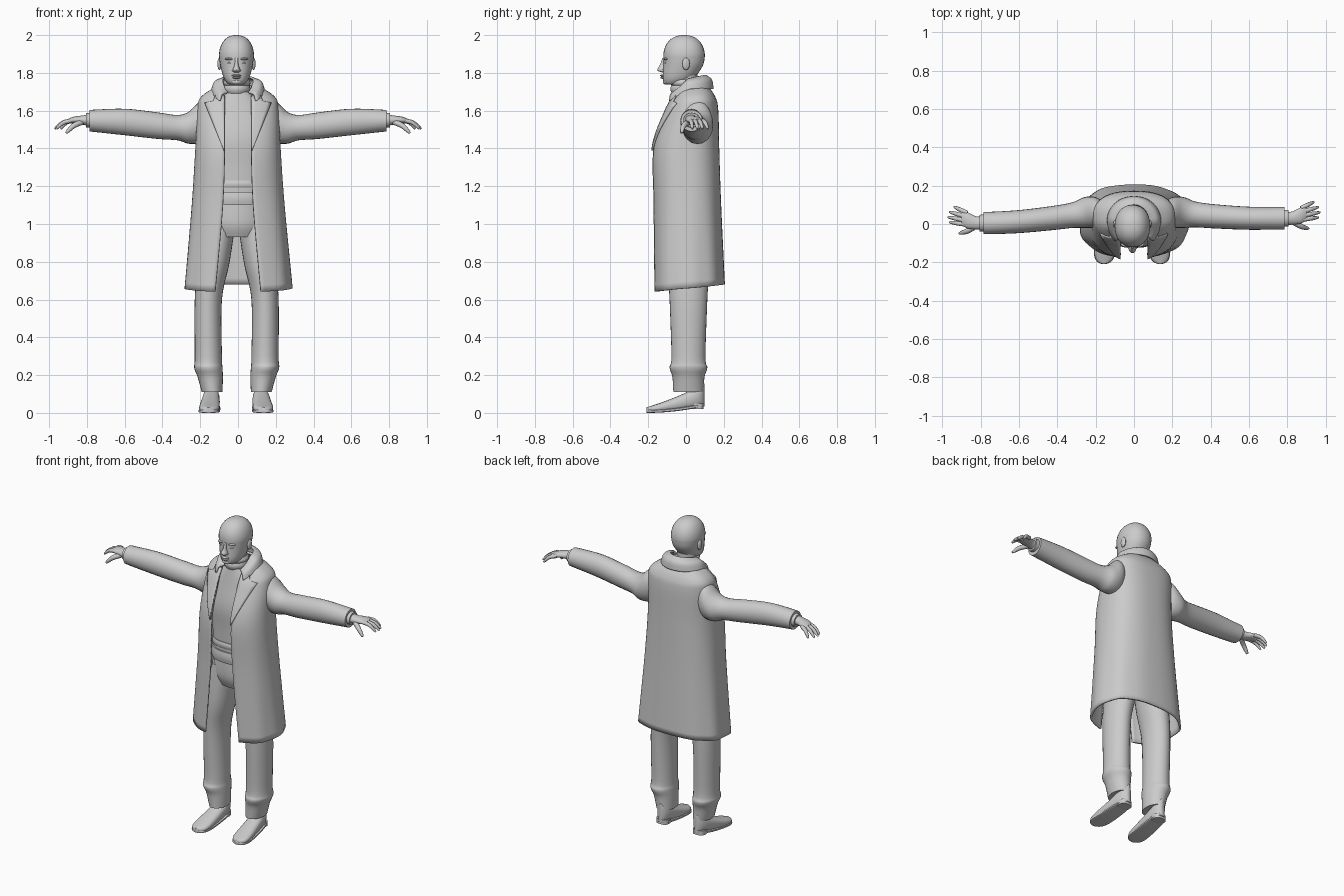
import bpy, bmesh, math
from mathutils import Vector

cube = bpy.data.objects.get("Cube")
if cube:
    bpy.data.objects.remove(cube, do_unlink=True)

grey = bpy.data.materials.new("plain grey")
grey.use_nodes = True
grey.diffuse_color = (.6, .6, .6, 1)
grey.node_tree.nodes["Principled BSDF"].inputs["Base Color"].default_value = grey.diffuse_color
SIDES = (("left", 1), ("right", -1))


def smooth(rows, steps=5):
    """Catmull-Rom interpolation of profile rows."""
    rows = [Vector(row) for row in rows]
    padded = [rows[0]] + rows + [rows[-1]]
    result = []
    for before, start, end, after in zip(padded, padded[1:], padded[2:], padded[3:]):
        leave, arrive = (end - before) / 2, (after - start) / 2
        for i in range(steps):
            t = i / steps
            ease = t * t * (3 - 2 * t)
            result.append(start.lerp(end, ease) + leave * (t * (1 - t) ** 2)
                          - arrive * (t * t * (1 - t)))
    return result + [rows[-1]]


def skin(name, rings, closed=True, thickness=0, angle=40):
    """Skin a list of point rings; closed rings get end caps."""
    bm = bmesh.new()
    loops = [[bm.verts.new(point) for point in ring] for ring in rings]
    count = len(loops[0])
    for low, high in zip(loops, loops[1:]):
        for i in range(count if closed else count - 1):
            j = (i + 1) % count
            bm.faces.new((low[i], low[j], high[j], high[i]))
    if closed:
        bm.faces.new(loops[0])
        bm.faces.new(loops[-1])
    bmesh.ops.recalc_face_normals(bm, faces=bm.faces)
    mesh = bpy.data.meshes.new(name)
    bm.to_mesh(mesh)
    bm.free()
    mesh.materials.append(grey)
    part = bpy.data.objects.new(name, mesh)
    bpy.context.collection.objects.link(part)
    if thickness:
        cloth = part.modifiers.new("cloth", "SOLIDIFY")
        cloth.thickness, cloth.offset = thickness, 0
    bpy.ops.object.select_all(action="DESELECT")
    part.select_set(True)
    bpy.context.view_layer.objects.active = part
    bpy.ops.object.shade_smooth_by_angle(angle=math.radians(angle))


def signed_power(value, power):
    return math.copysign(abs(value) ** power, value)


def oval(count=24, power=2):
    angles = [math.tau * i / count for i in range(count)]
    return [(signed_power(math.cos(a), 2 / power), signed_power(math.sin(a), 2 / power))
            for a in angles]


def column(name, rows, power=2):
    """Upright form; rows are z, centre x, centre y, half width, half depth."""
    skin(name, [[(x + width * u, y + depth * v, z) for u, v in oval(28, power)]
                for z, x, y, width, depth in rows])


def blob(name, x, y, z, width, depth, height):
    angles = [math.pi * (i + .1) / 12 for i in range(12)]
    column(name, [(z - height * math.cos(a), x, y, width * math.sin(a), depth * math.sin(a))
                  for a in angles])


def tube(name, points, base_radius, tip_radius):
    path = smooth(points)
    rings = []
    for i, centre in enumerate(path):
        along = path[min(i + 1, len(path) - 1)] - path[max(i - 1, 0)]
        across = along.cross(Vector((0, 0, 1))).normalized()
        over = along.normalized().cross(across)
        t = i / (len(path) - 1)
        radius = base_radius + (tip_radius - base_radius) * t ** 3
        rings.append([centre + (across * u + over * v) * radius for u, v in oval(10)])
    skin(name, rings, angle=70)


# Coat body: z, half width, front y, back y, half opening
COAT = smooth([(.66, .28, -.17, .2, .12), (1.1, .24, -.17, .18, .08), (1.4, .22, -.17, .17, .07),
               (1.6, .21, -.1, .165, .075), (1.67, .19, -.06, .15, .08), (1.73, .1, -.03, .11, .07)], 8)
BOXY = 2.5


def coat_ring(z, width, front, back, gap):
    start = math.asin((gap / width) ** (BOXY / 2))
    points = []
    for i in range(73):
        a = start + (math.tau - 2 * start) * i / 72
        x = signed_power(math.sin(a), 2 / BOXY) * width
        y = (front + back) / 2 - signed_power(math.cos(a), 2 / BOXY) * (back - front) / 2
        loose = max(0, 1.3 - z)
        fold = 1 + .02 * loose * math.sin(9 * a) * abs(math.sin(a))
        points.append((x * fold, y * fold, z - .03 * loose * math.cos(a)))
    return points


def coat_front(x, z):
    for low, high in zip(COAT, COAT[1:]):
        if low[0] <= z <= high[0]:
            row = low.lerp(high, (z - low[0]) / (high[0] - low[0]))
            bulge = (1 - min(1, abs(x / row[1])) ** BOXY) ** (1 / BOXY)
            return (row[2] + row[3]) / 2 - bulge * (row[3] - row[2]) / 2


skin("coat_body", [coat_ring(*row) for row in COAT], closed=False, thickness=.012)

# Coat collar, folded over around the neck
collar = []
for i in range(41):
    a = math.radians(270 * i / 40 - 135)
    s, c = math.sin(a), math.cos(a)
    forward = max(0, -c)
    top = Vector((.08 * s, .01 + .09 * c, 1.765 + .02 * c - .08 * forward))
    low = Vector((.135 * s, .02 + .12 * c - .03 * forward, 1.715 - .09 * forward))
    roll = (top + low) / 2 + Vector((s, c, 1)) * .012
    collar.append(smooth([top, roll, low]))
skin("coat_collar", collar, closed=False, thickness=.012)

# Lapels widen upward to a peak, then step in at the notch
lapel_edge = [(1.39 + .025 * i, .075 + .01 * i) for i in range(11)] + [(1.65, .13), (1.68, .12)]
for side, s in SIDES:
    rings = []
    for z, outer in lapel_edge:
        across = [.07 + (outer - .07) * i / 5 for i in range(6)]
        rings.append([(s * x, coat_front(x, z) - .012, z) for x in across])
    skin(side + "_lapel", rings, closed=False, thickness=.01)

# Sweater with a rolled hem, waist folds and a high neck
column("sweater", smooth([(1.1, 0, .02, .15, .13), (1.3, 0, .02, .16, .135), (1.45, 0, .02, .17, .14),
                          (1.6, 0, .03, .15, .12), (1.7, 0, .01, .07, .08)]), BOXY)
for name, base, height, swell in (("sweater_hem", 1.1, .07, .14), ("waist_fold", 1.19, .04, .137)):
    column(name, [(base + height * i / 8, 0, .02, swell + .02, swell + .005 * math.sin(math.pi * i / 8))
                  for i in range(9)], BOXY)
for name, base, height in (("neck_fold", 1.69, .05), ("neck_roll", 1.73, .035)):
    column(name, [(base + height * i / 8, -.006, -.006, .063 + .009 * math.sin(math.pi * i / 8),
                   .068 + .009 * math.sin(math.pi * i / 8)) for i in range(9)])

# Trouser hips, then legs as z, centre x, half width, half depth
column("trouser_hips", smooth([(.93, 0, .015, .13, .1), (1, 0, .015, .165, .125), (1.12, 0, .02, .15, .13)]))
LEG = [(.11, .13, .055, .08), (.19, .14, .067, .085), (.24, .15, .075, .1), (.3, .15, .072, .09),
       (.6, .15, .072, .1), (.8, .12, .083, .11), (1.05, .08, .08, .1)]
# Sleeves and hands: x, centre y, centre z, half depth, half height
SLEEVE = [(.15, .05, 1.56, .06, .09), (.2, .06, 1.54, .08, .11), (.26, .06, 1.51, .08, .085),
          (.32, .05, 1.51, .067, .067), (.42, .04, 1.52, .063, .07), (.6, .03, 1.54, .06, .07),
          (.785, .03, 1.547, .058, .057)]
CUFF = [(.77, .03, 1.55, .045, .04), (.805, .03, 1.55, .043, .038)]
HAND = [(.77, .03, 1.55, .036, .034), (.82, .03, 1.55, .034, .025), (.87, .045, 1.55, .042, .018),
        (.9, .055, 1.543, .036, .013)]

for side, s in SIDES:
    column(side + "_trouser_leg", [(z, s * x - .007, .013, width, depth)
                                   for z, x, width, depth in smooth(LEG)])

    # Shoe runs from toe to heel with a raised instep
    upper, sole = [], []
    for i in range(25):
        t = (1 - math.cos(math.pi * i / 24)) / 2
        y = .305 * t - .208
        width = (.058 - .016 * t) * (1.02 - abs(2 * t - 1) ** 5) ** .5
        bottom, rise = .035 * t * t, .03 + .09 * t
        middle = s * (.134 - .06 * y) - .01
        upper.append([(middle + width * u, y, bottom + rise * (1 + v) / 2) for u, v in oval(power=BOXY)])
        sole.append([(middle + (width + .003) * u, y, bottom + .008 * (1 + v)) for u, v in oval(power=5)])
    skin(side + "_shoe", upper)
    skin(side + "_shoe_sole", sole)
    column(side + "_shoe_heel", [(z, s * .13 - .01, .055, .04, .037) for z in (.02, .05)], 3)

    # The right arm reaches slightly further forward
    def sway(x):
        return -.05 * max(0, min(.5, x - .25)) if s < 0 else 0

    for name, rows in (("_sleeve", SLEEVE), ("_sweater_cuff", CUFF), ("_hand", HAND)):
        skin(side + name, [[(s * x, y + sway(x) + depth * u, z + height * v) for u, v in oval()]
                           for x, y, z, depth, height in smooth(rows)])
    reach = sway(1)
    for i, finger in enumerate(("index", "middle", "ring", "little")):
        base = Vector((s * .87, .022 + .02 * i + reach, 1.548))
        tip = Vector((s * (.97 - .008 * (i - 1) ** 2), .034 + .027 * i + reach, 1.504))
        knuckle = base.lerp(tip, .55) + Vector((0, 0, .014))
        tube(side + "_" + finger + "_finger", [base, knuckle, tip], .012, .005)
    tube(side + "_thumb", [(s * .825, .015 + reach, 1.54), (s * .87, -.012 + reach, 1.52),
                           (s * .91, -.024 + reach, 1.482)], .015, .006)

# Head: jaw profile as z, half width, front y, back y, then a dome
CENTRE = -.008
JAW = [(1.738, .035, -.105, -.03), (1.75, .052, -.118, .01), (1.78, .07, -.123, .05),
       (1.84, .086, -.12, .09), (1.89, .093, -.12, .1)]
head = [(z, CENTRE, (front + back) / 2, width, (back - front) / 2) for z, width, front, back in smooth(JAW)]
for i in range(1, 13):
    a = i / 8
    shrink = math.cos(a) ** .85
    head.append((1.89 + .11 * math.sin(a), CENTRE, -.01, .093 * shrink, .11 * shrink))
column("head", head, 2.15)
column("neck", [(z, CENTRE, 0, .06, .06) for z in (1.7, 1.8)])

# Face
column("nose", smooth([(1.803, CENTRE, -.118, .012, .012), (1.815, CENTRE, -.126, .02, .026),
                       (1.845, CENTRE, -.119, .01, .018), (1.88, CENTRE, -.114, .009, .01)]))
blob("upper_lip", CENTRE, -.119, 1.786, .026, .018, .006)
blob("lower_lip", CENTRE, -.118, 1.775, .022, .018, .007)
blob("chin", CENTRE, -.106, 1.753, .028, .017, .015)
for side, s in SIDES:
    blob(side + "_eye", CENTRE + s * .034, -.1, 1.853, .015, .014, .007)
    blob(side + "_brow", CENTRE + s * .035, -.105, 1.874, .026, .015, .007)
    blob(side + "_nostril", CENTRE + s * .014, -.122, 1.812, .009, .012, .007)
    blob(side + "_ear", CENTRE + s * .09, 0, 1.848, .011, .02, .033)
